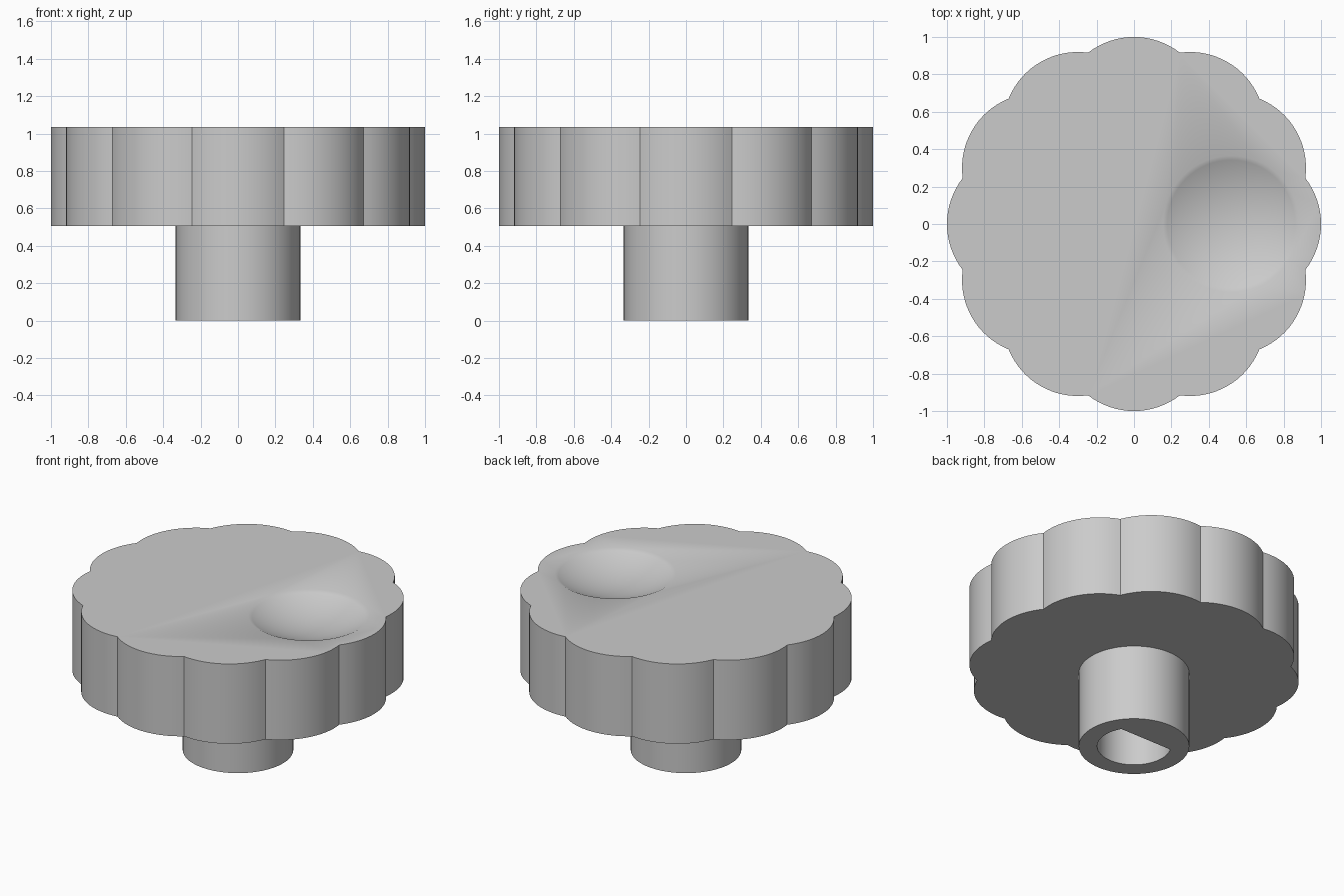
import bpy, bmesh
from math import sin, cos, pi, radians, sqrt, atan2

cube = bpy.data.objects.get("Cube")
if cube:
    bpy.data.objects.remove(cube, do_unlink=True)

TOP, UNDERSIDE = 1.035, 0.505
LOBES, LOBE_CENTRE, LOBE_RADIUS = 12, 0.6, 0.4
STEM_RADIUS, BORE_RADIUS = 0.333, 0.222
DIMPLE_X, DIMPLE_RADIUS, DIMPLE_DEPTH = 0.52, 0.365, 0.087

grey = bpy.data.materials.new("grey plastic")
grey.use_nodes = True
grey.diffuse_color = (0.6, 0.6, 0.6, 1)
grey.node_tree.nodes["Principled BSDF"].inputs["Base Color"].default_value = (0.6, 0.6, 0.6, 1)


def finish(bm, name):
    bmesh.ops.recalc_face_normals(bm, faces=bm.faces)
    mesh = bpy.data.meshes.new(name)
    bm.to_mesh(mesh)
    bm.free()
    mesh.materials.append(grey)
    obj = bpy.data.objects.new(name, mesh)
    bpy.context.collection.objects.link(obj)
    return obj


def select_only(obj):
    bpy.ops.object.select_all(action='DESELECT')
    obj.select_set(True)
    bpy.context.view_layer.objects.active = obj


def ring(bm, points, z):
    return [bm.verts.new((x, y, z)) for x, y in points]


def bridge(bm, a, b):
    for i in range(len(a)):
        j = (i + 1) % len(a)
        bm.faces.new((a[i], a[j], b[j], b[i]))


# Scalloped head: one circular arc per lobe, meeting in sharp valleys
half = pi / LOBES
valley = LOBE_CENTRE * cos(half) + sqrt(LOBE_RADIUS**2 - (LOBE_CENTRE * sin(half))**2)
sweep = atan2(valley * sin(half), valley * cos(half) - LOBE_CENTRE)
steps = 16
outline = []
for lobe in range(LOBES):
    turn = 2 * half * lobe
    for i in range(steps):
        a = turn - sweep + 2 * sweep * i / steps
        outline.append((LOBE_CENTRE * cos(turn) + LOBE_RADIUS * cos(a),
                        LOBE_CENTRE * sin(turn) + LOBE_RADIUS * sin(a)))
bm = bmesh.new()
low, high = ring(bm, outline, UNDERSIDE), ring(bm, outline, TOP)
bridge(bm, low, high)
bm.faces.new(low)
bm.faces.new(high)
head = finish(bm, "knob_head")

# Finger dimple: shallow spherical hollow in the top
ball_radius = (DIMPLE_RADIUS**2 + DIMPLE_DEPTH**2) / (2 * DIMPLE_DEPTH)
bm = bmesh.new()
bmesh.ops.create_uvsphere(bm, u_segments=64, v_segments=72, radius=ball_radius)
bmesh.ops.translate(bm, verts=bm.verts,
                    vec=(DIMPLE_X, 0, TOP - DIMPLE_DEPTH + ball_radius))
cutter = finish(bm, "dimple_cutter")
cutter.hide_render = True
cut = head.modifiers.new("dimple", 'BOOLEAN')
cut.operation = 'DIFFERENCE'
cut.solver = 'EXACT'
cut.object = cutter
select_only(head)
bpy.ops.object.modifier_apply(modifier=cut.name)
bpy.data.objects.remove(cutter, do_unlink=True)

# Stem with a D-shaped bore, its flat towards the back
angles = [2 * pi * i / 72 for i in range(72)]
outer = [(STEM_RADIUS * cos(a), STEM_RADIUS * sin(a)) for a in angles]
bore = [(BORE_RADIUS * cos(a), min(BORE_RADIUS * sin(a), BORE_RADIUS / 2)) for a in angles]
bm = bmesh.new()
outer_low, outer_high = ring(bm, outer, 0), ring(bm, outer, UNDERSIDE)
bore_low, bore_high = ring(bm, bore, 0), ring(bm, bore, UNDERSIDE)
bridge(bm, outer_high, outer_low)
bridge(bm, outer_low, bore_low)
bridge(bm, bore_low, bore_high)
bridge(bm, bore_high, outer_high)
stem = finish(bm, "stem")

# Smooth curves, crisp edges
for obj in (head, stem):
    select_only(obj)
    bpy.ops.object.shade_smooth_by_angle(angle=radians(30))
